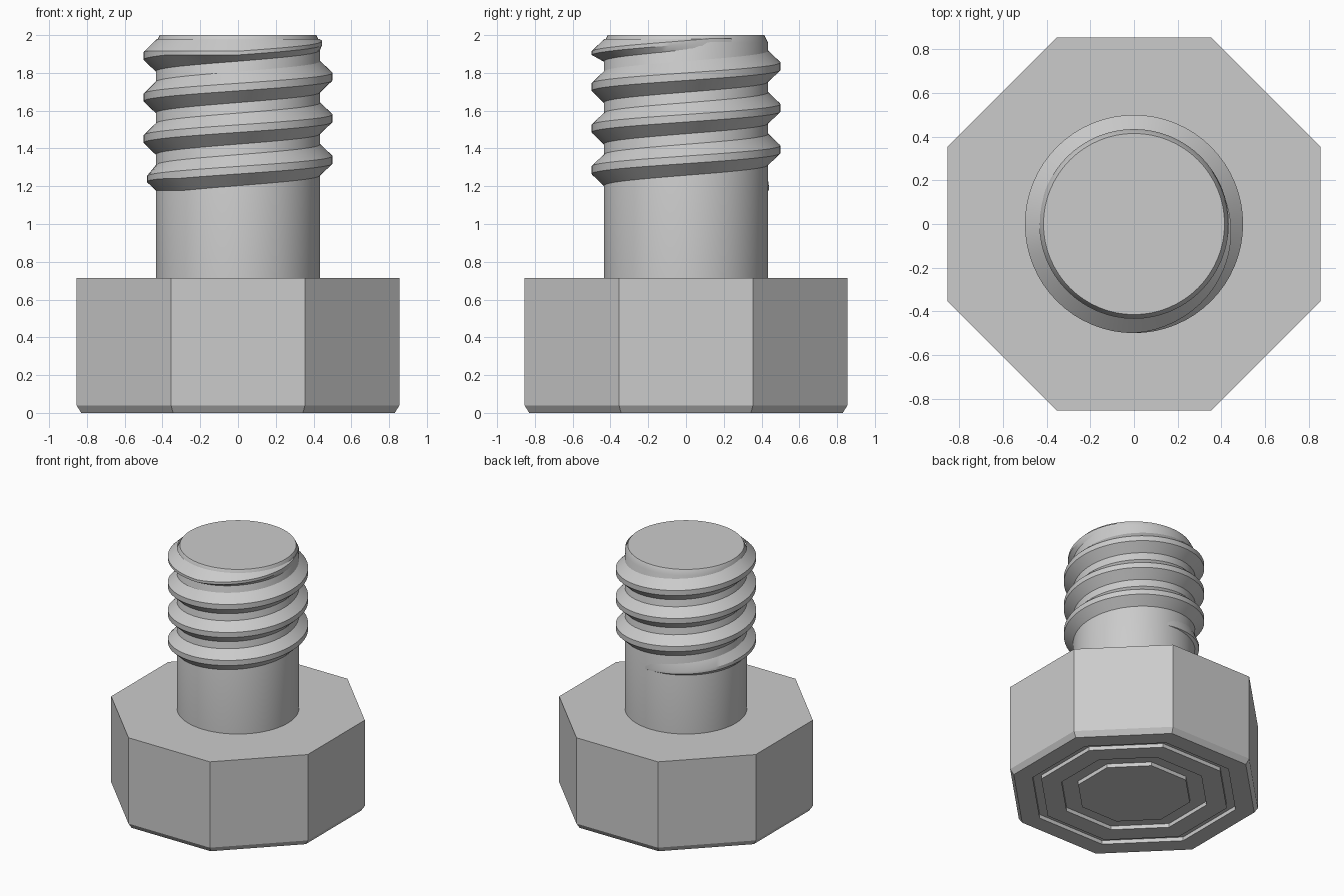
import bpy, bmesh
from math import cos, sin, pi, radians

if "Cube" in bpy.data.objects:
    bpy.data.objects.remove(bpy.data.objects["Cube"])

steel = bpy.data.materials.new("steel_grey")
steel.use_nodes = True
GREY = (0.6, 0.6, 0.6, 1)
steel.diffuse_color = GREY
steel.node_tree.nodes["Principled BSDF"].inputs["Base Color"].default_value = GREY


def loft(name, rings, closed):
    """Skin a list of point rings; closed rings wrap around, ends are capped."""
    bm = bmesh.new()
    rows = [[bm.verts.new(p) for p in ring] for ring in rings]
    n = len(rows[0])
    for a, b in zip(rows, rows[1:]):
        for i in range(n if closed else n - 1):
            j = (i + 1) % n
            bm.faces.new((a[i], a[j], b[j], b[i]))
    bm.faces.new(rows[0][::-1])
    bm.faces.new(rows[-1])
    bmesh.ops.recalc_face_normals(bm, faces=bm.faces)
    mesh = bpy.data.meshes.new(name)
    bm.to_mesh(mesh)
    bm.free()
    obj = bpy.data.objects.new(name, mesh)
    bpy.context.collection.objects.link(obj)
    mesh.materials.append(steel)
    return obj


def turned(name, profile, sides, offset=0.0):
    """Revolve (radius, z) points around the z axis."""
    return loft(name, [[(r * cos(offset + 2 * pi * i / sides),
                         r * sin(offset + 2 * pi * i / sides), z)
                        for i in range(sides)] for r, z in profile], True)


def smooth(obj):
    bpy.ops.object.select_all(action='DESELECT')
    obj.select_set(True)
    bpy.context.view_layer.objects.active = obj
    bpy.ops.object.shade_smooth_by_angle(angle=radians(30))


# Octagonal head: two grooves underneath, chamfered lower rim (sizes across flats)
GROOVE = 0.03
head = [(0.385, 0), (0.385, GROOVE), (0.50, GROOVE), (0.50, 0),
        (0.64, 0), (0.64, GROOVE), (0.70, GROOVE), (0.70, 0),
        (0.83, 0), (0.855, 0.04), (0.855, 0.715)]
turned("bolt_head", [(r / cos(pi / 8), z) for r, z in head], 8, pi / 8)

# Shank with a slightly tapered tip
ROOT, CREST, TIP = 0.435, 0.5, 0.415
smooth(turned("shank", [(ROOT, 0.71), (ROOT, 1.96), (TIP, 2.0)], 64))

# Helical thread, fading in above the neck and out at the tip
PITCH, START, END, STEPS = 0.22, 0.2, 4.1, 64
NECK, TOP = 1.175, 2.0
rings = []
first, last = int(START * STEPS), int(END * STEPS)
for k in range(first, last + 1):
    t = k / STEPS
    z = 1.12 + PITCH * t
    fade = max(0, min(1, (t - 0.22) / 0.38, (4.05 - t) / 0.3))
    r = ROOT - 0.002 + (CREST - ROOT + 0.002) * fade
    low = max(z - 0.02, NECK + r - ROOT)
    high = max(min(z + 0.02, TOP - (r - TIP)), low + 0.02) if t < 1 else min(z + 0.02, TOP - (r - TIP))
    low = min(low, high - 0.02)
    foot = min(max(z - 0.085, NECK), low - 0.003)
    crown = max(min(z + 0.085, TOP - 0.02), high + 0.003)
    inner = ROOT - 0.003
    if crown > TOP - 0.03:
        crown_r = min(inner, TIP + (TOP - crown))
    else:
        crown_r = inner
    section = [(inner, foot), (r, low), (r, high), (crown_r, crown)]
    a = 2 * pi * t
    rings.append([(q * cos(a), q * sin(a), h) for q, h in section])
smooth(loft("thread", rings, False))
